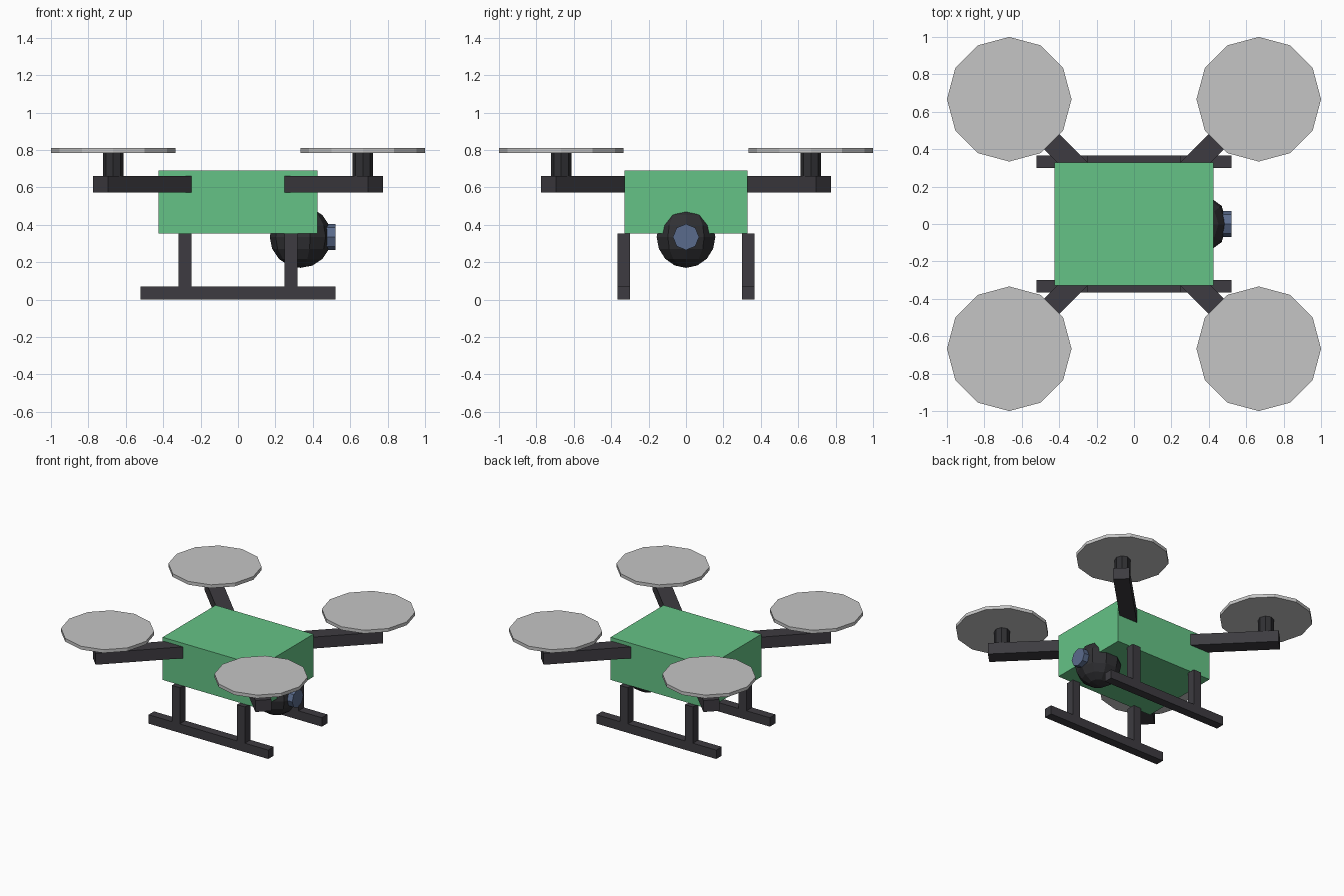
import bpy, math

if "Cube" in bpy.data.objects:
    bpy.data.objects.remove(bpy.data.objects["Cube"])

def material(name, rgb):
    m = bpy.data.materials.new(name)
    m.diffuse_color = (*rgb, 1.0)
    m.use_nodes = True
    m.node_tree.nodes["Principled BSDF"].inputs["Base Color"].default_value = m.diffuse_color
    return m

GREEN = material("body green", (0.130, 0.545, 0.238))
FRAME = material("frame charcoal", (0.047, 0.044, 0.052))
BLACK = material("motor black", (0.030, 0.030, 0.034))
GREY = material("rotor grey", (0.560, 0.560, 0.560))
GLASS = material("lens blue", (0.102, 0.147, 0.262))

def finish(name, mat):
    ob = bpy.context.object
    ob.name = name
    ob.data.materials.append(mat)
    return ob

def box(name, size, loc, mat, turn=0.0):
    bpy.ops.mesh.primitive_cube_add(size=1, location=loc, rotation=(0, 0, turn))
    bpy.context.object.scale = size
    return finish(name, mat)

def cylinder(name, sides, radius, depth, loc, mat, rot=(0, 0, 0)):
    bpy.ops.mesh.primitive_cylinder_add(vertices=sides, radius=radius, depth=depth,
                                        location=loc, rotation=rot)
    return finish(name, mat)

# Main body
box("body", (0.85, 0.66, 0.335), (0, 0, 0.5225), GREEN)

# Four diagonal arms, each with a motor and a rotor disc
for sx, side in ((-1, "left"), (1, "right")):
    for sy, end in ((-1, "front"), (1, "back")):
        tag = f"{end}_{side}"
        inner, outer = 0.20, 0.735
        mid = (inner + outer) / 2
        box(f"arm_{tag}", ((outer - inner) * math.sqrt(2), 0.115, 0.09),
            (sx * mid, sy * mid, 0.617), FRAME, math.atan2(sy, sx))
        cylinder(f"motor_{tag}", 8, 0.056, 0.14, (sx * 0.667, sy * 0.667, 0.72), BLACK)
        cylinder(f"rotor_{tag}", 12, 0.333, 0.026, (sx * 0.667, sy * 0.667, 0.798), GREY)

# Landing skids with two posts each
for sy, end in ((-1, "front"), (1, "back")):
    box(f"skid_{end}", (1.04, 0.068, 0.07), (0, sy * 0.333, 0.035), FRAME)
    for sx, side in ((-1, "left"), (1, "right")):
        box(f"skid_post_{end}_{side}", (0.068, 0.068, 0.29),
            (sx * 0.283, sy * 0.333, 0.21), FRAME)

# Camera ball and lens under the nose
bpy.ops.mesh.primitive_uv_sphere_add(segments=10, ring_count=8, radius=0.165,
                                     location=(0.335, 0, 0.335),
                                     rotation=(0, 0, math.radians(18)))
finish("camera_ball", BLACK)
cylinder("camera_lens", 8, 0.07, 0.08, (0.48, 0, 0.335), GLASS, (0, math.pi / 2, 0))
